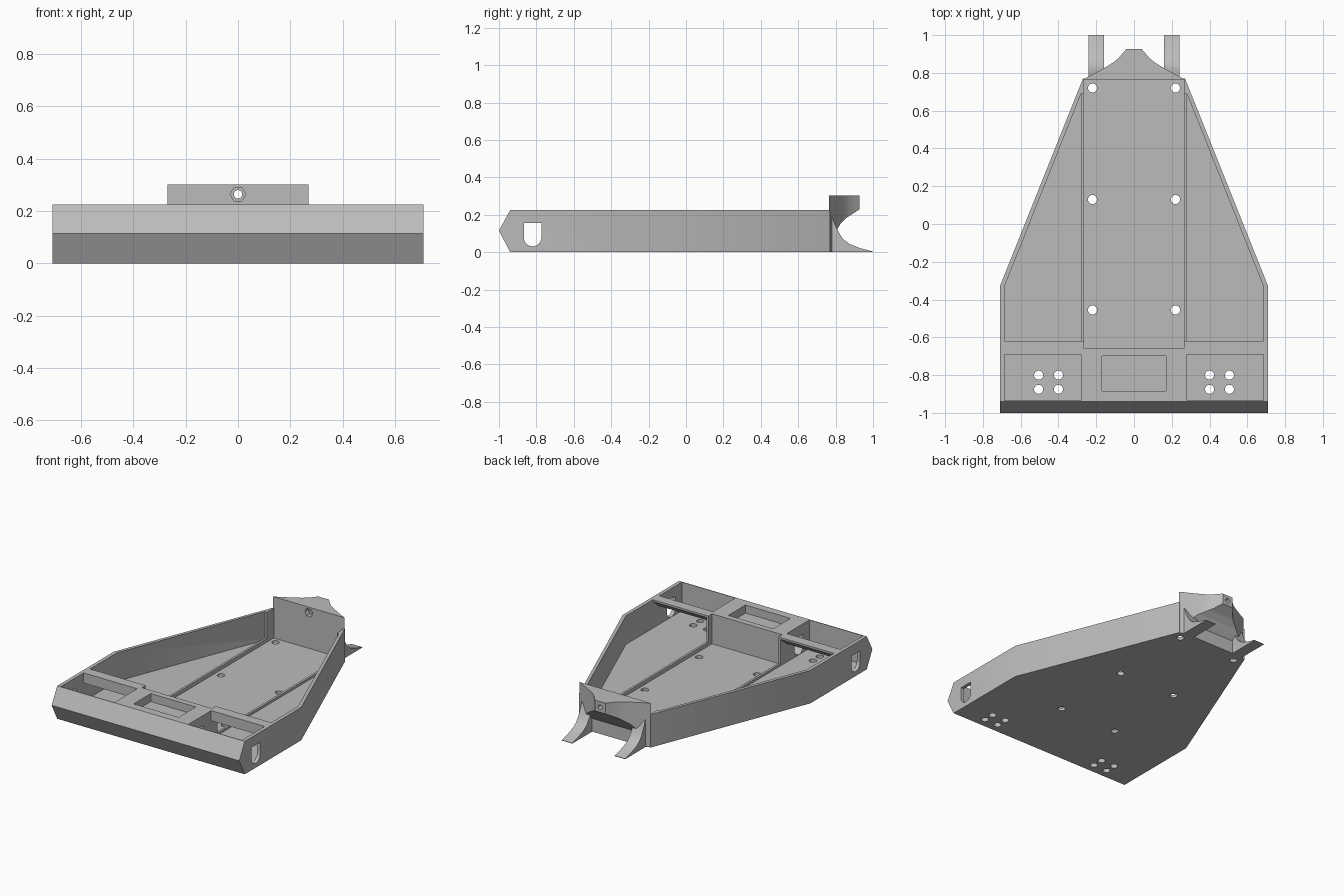
import bpy, bmesh, math
from mathutils import Vector

if "Cube" in bpy.data.objects:
    bpy.data.objects.remove(bpy.data.objects["Cube"], do_unlink=True)

grey = bpy.data.materials.new("plain_grey")
grey.use_nodes = True
COLOR = (0.5, 0.5, 0.5, 1)
grey.diffuse_color = COLOR
grey.node_tree.nodes["Principled BSDF"].inputs["Base Color"].default_value = COLOR


def prism(name, pts, axis, lo, hi):
    """Extrude a 2D outline along an axis: z uses (x, y), x uses (y, z), y uses (x, z)."""
    def place(p, d):
        return {"z": (p[0], p[1], d), "x": (d, p[0], p[1]), "y": (p[0], d, p[1])}[axis]
    bm = bmesh.new()
    face = bm.faces.new([bm.verts.new(place(p, lo)) for p in pts])
    out = bmesh.ops.extrude_face_region(bm, geom=[face])
    moved = [g for g in out["geom"] if isinstance(g, bmesh.types.BMVert)]
    shift = Vector(place((0, 0), hi - lo))
    bmesh.ops.translate(bm, verts=moved, vec=shift)
    bmesh.ops.recalc_face_normals(bm, faces=bm.faces[:])
    me = bpy.data.meshes.new(name)
    bm.to_mesh(me)
    bm.free()
    me.materials.append(grey)
    ob = bpy.data.objects.new(name, me)
    bpy.context.collection.objects.link(ob)
    return ob


def rect(a0, a1, b0, b1):
    return [(a0, b0), (a1, b0), (a1, b1), (a0, b1)]


def circle(cx, cy, r, n=24, start=0.0, sweep=math.tau, closed=True):
    steps = n if closed else n - 1
    return [(cx + r * math.cos(start + sweep * i / steps),
             cy + r * math.sin(start + sweep * i / steps)) for i in range(n)]


def mirror(pts, side):
    return [(side * x, y) for x, y in pts]


def combine(ob, tool, operation="DIFFERENCE"):
    tool.hide_render = True
    mod = ob.modifiers.new("combine", "BOOLEAN")
    mod.operation, mod.solver, mod.object = operation, "EXACT", tool
    bpy.context.view_layer.objects.active = ob
    bpy.ops.object.modifier_apply(modifier=mod.name)
    bpy.data.objects.remove(tool, do_unlink=True)


def cut(ob, pts, axis, lo, hi):
    combine(ob, prism("cutter", pts, axis, lo, hi))


FLOOR, RIM = 0.03, 0.225

# Tray hull: tapered plan limited by a side profile with a pointed nose
half = [(0.71, -1.1), (0.71, -0.33), (0.27, 0.77)]
tray = prism("tray", half + mirror(half[::-1], -1), "z", -0.1, 0.4)
side_profile = [(-1, 0.115), (-0.94, 0), (0.9, 0), (0.9, RIM), (-0.94, RIM)]
combine(tray, prism("cutter", side_profile, "x", -1, 1), "INTERSECT")

# Centre bay and the shallow pocket in the front block
cut(tray, rect(-0.265, 0.265, -0.66, 0.765), "z", 0.02, 0.5)
cut(tray, rect(-0.17, 0.17, -0.885, -0.70), "z", 0.17, 0.5)

for s in (1, -1):
    # Side bay, front pocket, and the opening below the sloped bridge
    bay = [(0.28, -0.62), (0.685, -0.62), (0.685, -0.33), (0.28, 0.69)]
    cut(tray, mirror(bay, s), "z", FLOOR, 0.5)
    x0, x1 = sorted((s * 0.28, s * 0.685))
    cut(tray, rect(x0, x1, -0.935, -0.69), "z", FLOOR, 0.5)
    under = [(-0.71, FLOOR), (-0.60, FLOOR), (-0.60, 0.212), (-0.62, 0.212),
             (-0.69, 0.155), (-0.71, 0.155)]
    cut(tray, under, "x", x0, x1)
    # Low ridge between the bays
    x0, x1 = sorted((s * 0.255, s * 0.2805))
    cut(tray, rect(x0, x1, -0.62, 0.69), "z", 0.045, 0.5)
    # Screw holes
    for y in (0.72, 0.13, -0.455):
        cut(tray, circle(s * 0.22, y, 0.024), "z", -0.1, 0.1)
    for x in (0.4, 0.505):
        for y in (-0.80, -0.875):
            cut(tray, circle(s * x, y, 0.024), "z", -0.1, 0.1)

# Round-bottomed slot through the sides and the front block
slot = [(-0.867, 0.155)] + circle(-0.82, 0.078, 0.047, 13, math.pi, math.pi, False)
cut(tray, slot + [(-0.773, 0.155)], "x", -1, 1)

# Rear bracket: flared plan limited by a curved underside
flare = [(0.27, 0.765), (0.21, 0.797), (0.15, 0.83), (0.11, 0.855),
         (0.08, 0.88), (0.055, 0.91), (0.04, 0.927)]
bracket = prism("rear_bracket", flare + mirror(flare[::-1], -1), "z", -0.1, 0.5)
under = [(0.7, 0), (0.785, 0), (0.785, 0.09), (0.805, 0.115), (0.825, 0.15),
         (0.86, 0.185), (0.93, 0.23), (0.95, 0.302), (0.7, 0.302)]
combine(bracket, prism("cutter", under, "x", -0.5, 0.5), "INTERSECT")
cut(bracket, circle(0, 0.264, 0.016), "y", 0.7, 1.0)
cut(bracket, circle(0, 0.264, 0.03, 6), "y", 0.7, 0.80)

# Rear feet: gussets sweeping down to a thin tip
for s, side in ((1, "left"), (-1, "right")):
    x0, x1 = sorted((s * 0.16, s * 0.24))
    sweep = [(0.768, 0), (1.0, 0), (1.0, 0.003), (0.93, 0.022), (0.875, 0.043),
             (0.84, 0.07), (0.82, 0.1), (0.80, 0.14), (0.785, 0.18), (0.768, 0.215)]
    prism(side + "_rear_foot", sweep, "x", x0, x1)

for ob in [o for o in bpy.context.scene.objects if o.type == "MESH"]:
    bpy.ops.object.select_all(action="DESELECT")
    ob.select_set(True)
    bpy.context.view_layer.objects.active = ob
    bpy.ops.object.shade_smooth_by_angle(angle=math.radians(25))
